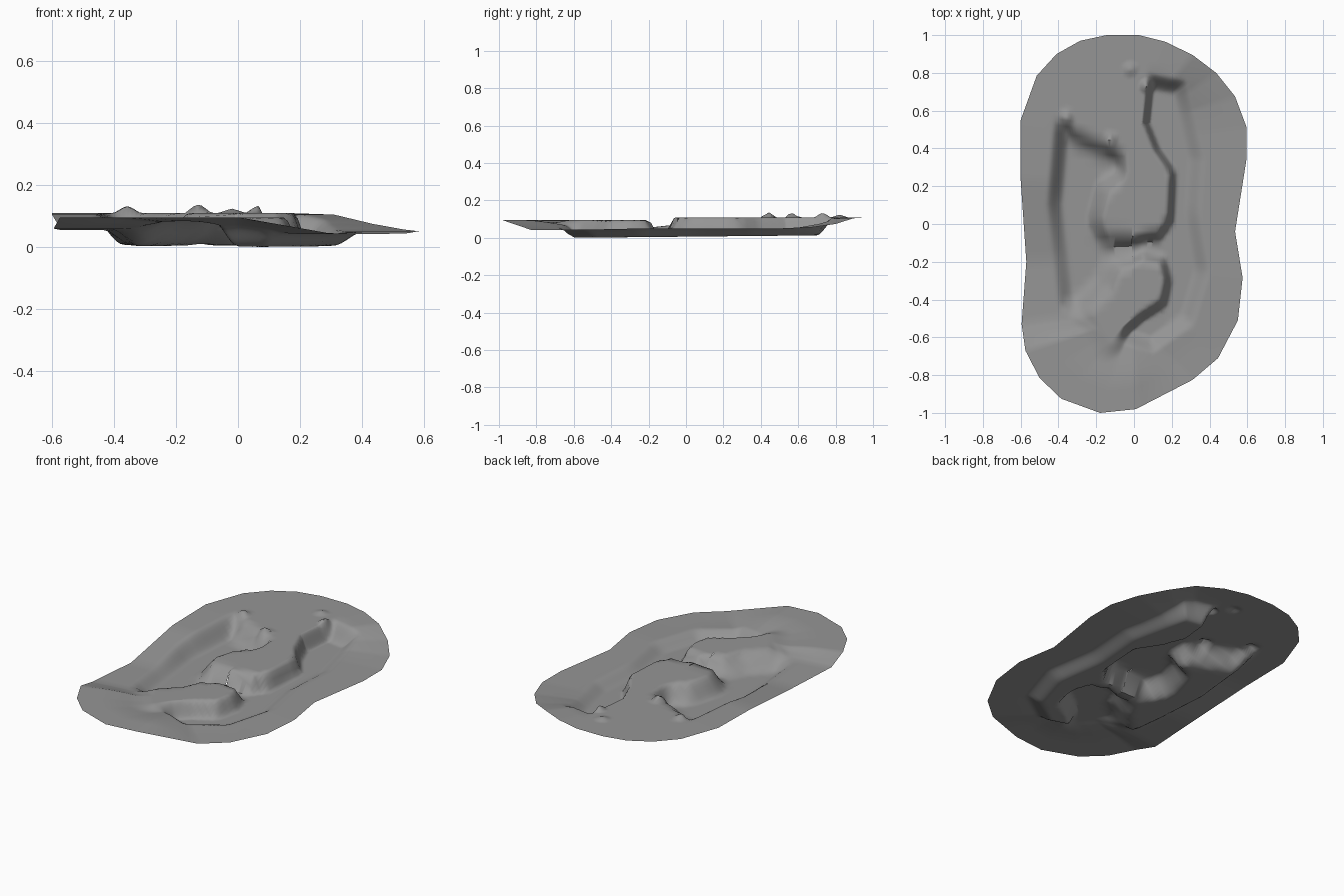
import bpy
import bmesh
import math
from mathutils import Vector
from mathutils.geometry import intersect_point_line

if "Cube" in bpy.data.objects:
    bpy.data.objects.remove(bpy.data.objects["Cube"], do_unlink=True)

RINGS = 44      # steps from the middle line to the rim
SPLITS = 7      # steps along each straight piece of the rim

# Rim corners, counter-clockwise from the back: x, y, height
rim = [Vector(p) for p in (
    (.025, 1, .115), (-.145, 1, .115), (-.285, .97, .115), (-.41, .9, .115),
    (-.515, .785, .115), (-.6, .55, .115), (-.6, .235, .11), (-.57, -.2, .06),
    (-.595, -.53, .065), (-.575, -.67, .1), (-.5, -.815, .1), (-.385, -.925, .1),
    (-.18, -1, .1), (.01, -.98, .1), (.31, -.825, .047), (.445, -.71, .047),
    (.55, -.51, .05), (.575, -.285, .055), (.535, -.04, .055), (.595, .34, .055),
    (.595, .515, .055), (.535, .675, .062), (.435, .8, .08), (.31, .895, .11),
    (.165, .965, .115))]

# Plan shapes of the sunken floor and the two raised islands
floor_plan = [(-.38, -.42), (-.1, -.6), (.1, -.66), (.3, -.52), (.38, -.25), (.33, .05),
              (.35, .35), (.26, .74), (.05, .78), (-.1, .7), (-.4, .55), (-.44, .1)]
back_plan = [(-.16, .02), (-.12, -.05), (0, -.06), (.12, -.04), (.17, .03), (.18, .27),
             (.1, .38), (.04, .53), (.06, .73), (.06, 1.1), (-.7, 1.1), (-.7, .66),
             (-.37, .58), (-.28, .5), (-.13, .43), (-.04, .37), (-.03, .25), (-.12, .17)]
front_plan = [(.13, -.22), (.05, -.2), (-.06, -.25), (-.1, -.36), (-.21, -.47),
              (-.12, -.62), (-.06, -.54), (.02, -.47), (.13, -.4), (.15, -.3)]

# Small peaks on the edge of the back island: x, y, extra height
peaks = [(-.36, .56, .03), (-.13, .43, .04), (.07, .73, .03), (-.02, .82, .015)]


def smooth(t):
    t = max(0, min(1, t))
    return t * t * (3 - 2 * t)


def signed_distance(p, plan):
    """Distance to the plan's edge, positive inside."""
    inside, best = False, math.inf
    for a, b in zip(plan, plan[1:] + plan[:1]):
        near, f = intersect_point_line(p, Vector(a), Vector(b))
        f = max(0, min(1, f))
        best = min(best, (p - Vector(a).lerp(Vector(b), f)).length)
        if (a[1] > p.y) != (b[1] > p.y):
            if p.x < a[0] + (p.y - a[1]) * (b[0] - a[0]) / (b[1] - a[1]):
                inside = not inside
    return best if inside else -best


def mix(a, b, t):
    return a + (b - a) * t


def height(p, shelf):
    # Sunken floor, slightly higher toward the back
    sink = smooth(signed_distance(p, floor_plan) / .1 + .3)
    z = mix(shelf, .012 + .01 * p.y, sink)
    # Islands with steep sides, softer on the west
    soft = .05 + .05 * smooth(-p.x * 5)
    z = mix(z, max(z, .115), smooth(1 + signed_distance(p, back_plan) / soft))
    soft = .06 + .08 * smooth(-p.x * 5)
    z = mix(z, max(z, .1), smooth(1 + signed_distance(p, front_plan) / soft))
    for x, y, extra in peaks:
        z += extra * max(0, 1 - (p - Vector((x, y))).length / .045)
    return max(z, 0)


# Ground sheet: rings from a middle line out to the rim
bm = bmesh.new()
edge = [a.lerp(b, i / SPLITS) for a, b in zip(rim, rim[1:] + rim[:1]) for i in range(SPLITS)]
rows = []
for e in edge:
    middle = Vector((-.01, max(-.5, min(.5, e.y * .85))))
    row = []
    for r in range(RINGS + 1):
        p = middle.lerp(e.xy, r / RINGS)
        z = e.z if r == RINGS else height(p, mix(.06, e.z, smooth(r / RINGS * 1.3)))
        row.append(bm.verts.new((p.x, p.y, z)))
    rows.append(row)
for a, b in zip(rows, rows[1:] + rows[:1]):
    for r in range(RINGS):
        bm.faces.new((a[r], a[r + 1], b[r + 1], b[r]))
bmesh.ops.remove_doubles(bm, verts=bm.verts, dist=.0005)
lowest = min(v.co.z for v in bm.verts)
bmesh.ops.translate(bm, verts=bm.verts, vec=(0, 0, -lowest))
bmesh.ops.triangulate(bm, faces=bm.faces)
mesh = bpy.data.meshes.new("ground_sheet")
bm.to_mesh(mesh)
bm.free()

ground = bpy.data.objects.new("ground_sheet", mesh)
bpy.context.collection.objects.link(ground)

# Plain grey
grey = bpy.data.materials.new("stone_grey")
grey.use_nodes = True
colour = (.3, .3, .3, 1)
grey.diffuse_color = colour
grey.node_tree.nodes["Principled BSDF"].inputs["Base Color"].default_value = colour
mesh.materials.append(grey)

bpy.context.view_layer.objects.active = ground
ground.select_set(True)
bpy.ops.object.shade_smooth_by_angle(angle=math.radians(60))
